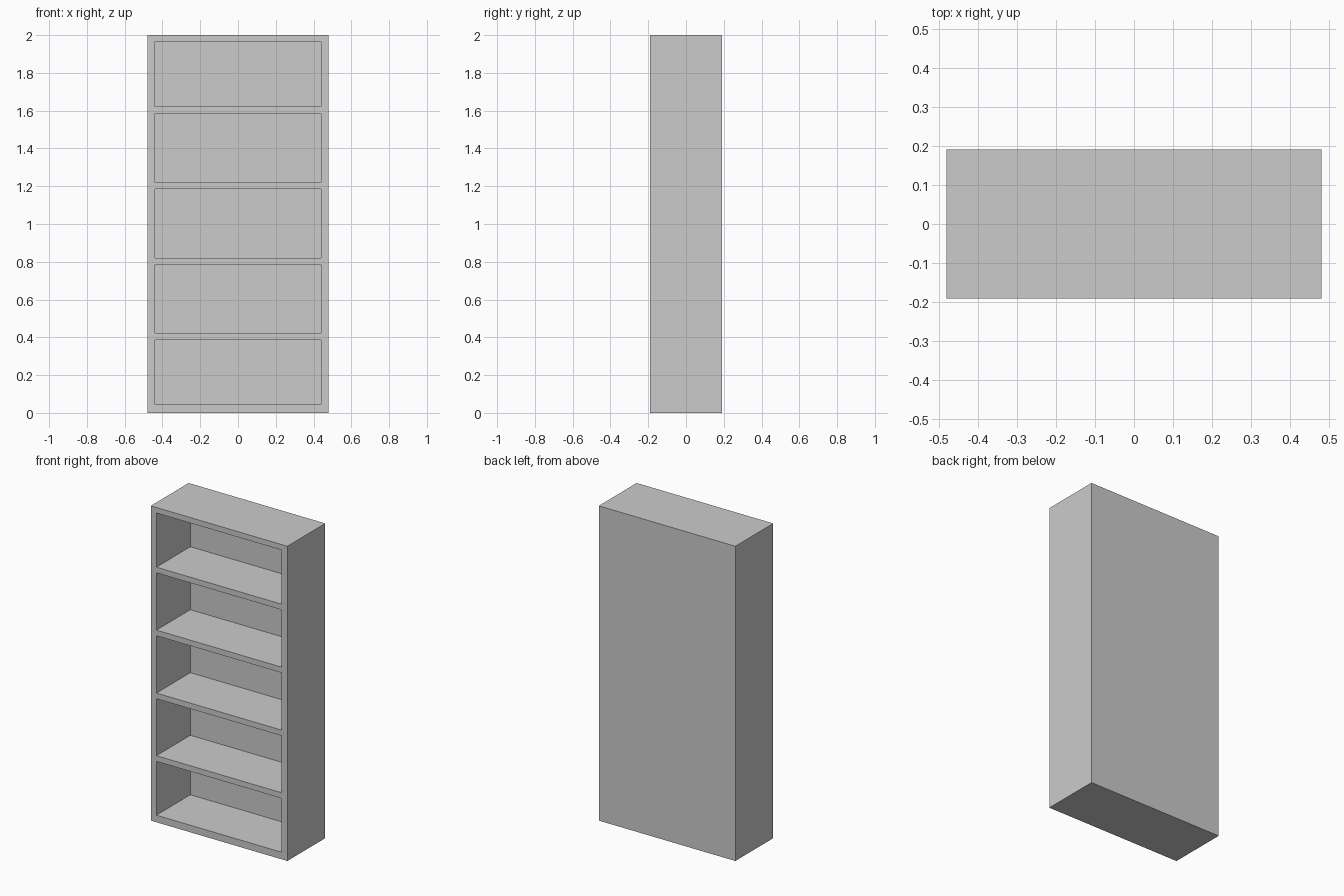
import bpy

if "Cube" in bpy.data.objects:
    bpy.data.objects.remove(bpy.data.objects["Cube"])

W, D, H = 0.96, 0.38, 2.0      # outer size
SIDE, BACK = 0.04, 0.04        # panel thicknesses


def box(name, lo, hi):
    """Axis-aligned box between two corners."""
    bpy.ops.mesh.primitive_cube_add(size=1, location=[(a + b) / 2 for a, b in zip(lo, hi)])
    ob = bpy.context.object
    ob.name = name
    ob.scale = [b - a for a, b in zip(lo, hi)]
    bpy.ops.object.transform_apply(location=True, rotation=True, scale=True)
    return ob


# Solid carcass
case = box("bookcase", (-W / 2, -D / 2, 0), (W / 2, D / 2, H))

# Compartments between shelves (bottom and top heights), cut in from the front
openings = [(0.045, 0.387), (0.423, 0.785), (0.821, 1.185), (1.221, 1.585), (1.621, 1.965)]
for z0, z1 in openings:
    cutter = box("compartment_cutter", (-W / 2 + SIDE, -D / 2 - 0.1, z0),
                 (W / 2 - SIDE, D / 2 - BACK, z1))
    cutter.hide_render = True
    mod = case.modifiers.new("compartment", 'BOOLEAN')
    mod.operation = 'DIFFERENCE'
    mod.solver = 'EXACT'
    mod.object = cutter
    bpy.context.view_layer.objects.active = case
    bpy.ops.object.modifier_apply(modifier=mod.name)
    bpy.data.objects.remove(cutter)
